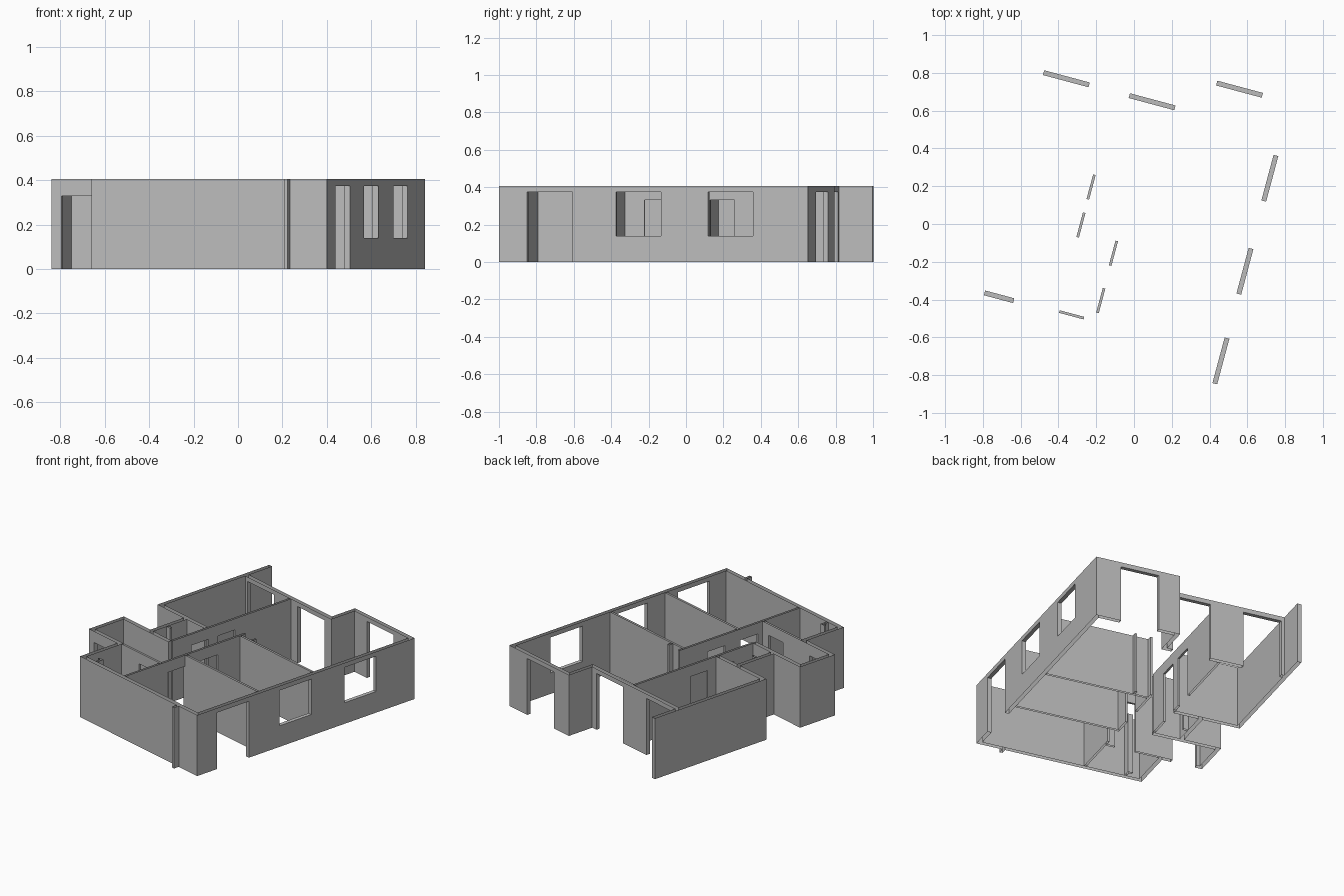
import bpy, bmesh, math
from itertools import product
from mathutils import Matrix

cube = bpy.data.objects.get("Cube")
if cube:
    bpy.data.objects.remove(cube, do_unlink=True)

HEIGHT = 0.405      # wall height
HEAD = 0.375        # top of windows and terrace doors
DOOR = 0.33         # top of ordinary doors
SILL = 0.14         # bottom of windows
EXT, INT = 0.026, 0.014   # outer and inner wall thickness
PLAN_TURN = Matrix.Rotation(math.radians(-15), 3, 'Z')

plaster = bpy.data.materials.new("grey_plaster")
plaster.use_nodes = True
plaster.diffuse_color = (0.5, 0.5, 0.5, 1)
plaster.node_tree.nodes["Principled BSDF"].inputs["Base Color"].default_value = (0.5, 0.5, 0.5, 1)


def wall(u0, u1, v0, v1):
    return ((u0, u1), (v0, v1), (0, HEIGHT))


def along_u(v, u0, u1, t):
    """Wall running along u, with its lower face at v."""
    return wall(u0, u1, v, v + t)


def along_v(u, v0, v1, t):
    """Wall running along v, with its lower face at u."""
    return wall(u, u + t, v0, v1)


def hole_u(v, u0, u1, z0, z1):
    return ((u0, u1), (v - 0.03, v + 0.03), (z0, z1))


def hole_v(u, v0, v1, z0, z1):
    return ((u - 0.03, u + 0.03), (v0, v1), (z0, z1))


def inside(point, box):
    return all(lo < p < hi for p, (lo, hi) in zip(point, box))


def build(name, walls, holes):
    """Join walls, cut holes and keep the skin; wall tops and feet stay open."""
    cuts = [sorted({round(c, 4) for b in walls + holes for c in b[a]}) for a in range(3)]

    def solid(cell):
        if any(not 0 <= i < len(c) - 1 for i, c in zip(cell, cuts)):
            return False
        mid = [(c[i] + c[i + 1]) / 2 for i, c in zip(cell, cuts)]
        return any(inside(mid, w) for w in walls) and not any(inside(mid, h) for h in holes)

    bm = bmesh.new()
    for cell in product(*(range(len(c) - 1) for c in cuts)):
        if not solid(cell):
            continue
        for axis, side in product(range(3), (0, 1)):
            near = list(cell)
            near[axis] += 2 * side - 1
            open_end = axis == 2 and not 0 <= near[2] < len(cuts[2]) - 1
            if open_end or solid(near):
                continue
            b, c = (axis + 1) % 3, (axis + 2) % 3
            quad = []
            for db, dc in ((0, 0), (1, 0), (1, 1), (0, 1)):
                p = [0, 0, 0]
                p[axis] = cuts[axis][cell[axis] + side]
                p[b] = cuts[b][cell[b] + db]
                p[c] = cuts[c][cell[c] + dc]
                quad.append(bm.verts.new(p))
            bm.faces.new(quad if side else quad[::-1])
    bmesh.ops.remove_doubles(bm, verts=bm.verts, dist=0.0005)
    bmesh.ops.dissolve_limit(bm, angle_limit=0.02, verts=bm.verts, edges=bm.edges)
    bmesh.ops.rotate(bm, verts=bm.verts, cent=(0, 0, 0), matrix=PLAN_TURN)
    mesh = bpy.data.meshes.new(name)
    bm.to_mesh(mesh)
    bm.free()
    mesh.materials.append(plaster)
    obj = bpy.data.objects.new(name, mesh)
    bpy.context.collection.objects.link(obj)
    return obj


# Outer shell, with the terrace side wall and the recess on the entrance side
RIGHT, LEFT, FRONT, BACK = 0.645, -0.717, -0.862, 0.847
outer = [
    along_v(RIGHT - EXT, FRONT, BACK, EXT),
    along_u(FRONT, -0.452, RIGHT, EXT),
    along_v(-0.452, FRONT, -0.544, EXT),
    along_u(-0.57, LEFT, -0.426, EXT),
    along_v(LEFT, -0.57, -0.296, EXT),
    along_u(-0.322, LEFT, -0.27, EXT),
    along_v(-0.47, -0.322, -0.004, EXT),
    along_u(-0.03, LEFT, -0.277, EXT),
    along_v(LEFT, -0.03, BACK, EXT),
    along_u(0.637, LEFT, 0.115, EXT),
    along_v(0.089, 0.637, BACK, EXT),
    along_u(BACK - EXT, 0.089, RIGHT, EXT),
    along_v(0.455, -0.9, FRONT, 0.018),        # small front fin
]
outer_holes = [hole_u(0.65, u, u + 0.25, 0, HEAD) for u in (-0.67, -0.2)]
outer_holes += [
    hole_u(0.834, 0.23, 0.48, 0, HEAD),
    hole_v(0.632, -0.706, -0.456, 0, HEAD),
    hole_u(-0.557, -0.67, -0.51, 0, DOOR),
]
outer_holes += [hole_v(0.632, v, v + 0.25, SILL, HEAD) for v in (-0.215, 0.295)]
build("exterior_walls", outer, outer_holes)

# Room partitions
inner = [
    along_v(-0.277, -0.296, 0.637, INT),
    along_v(-0.072, FRONT + EXT, 0.11, INT),
    along_u(0.063, -0.072, RIGHT - EXT, INT),
    along_u(-0.367, -0.072, RIGHT - EXT, INT),
    along_u(-0.557, -0.426, -0.058, INT),
]
inner_holes = [hole_v(-0.27, v, v + 0.135, 0, DOOR) for v in (-0.145, 0.063)]
inner_holes += [hole_v(-0.065, v, v + 0.135, 0, DOOR) for v in (-0.505, -0.245)]
inner_holes.append(hole_u(-0.55, -0.262, -0.127, 0, DOOR))
build("partition_walls", inner, inner_holes)

# Service shaft corners
shafts = [
    along_v(-0.34, FRONT + EXT, -0.8, INT),
    along_u(-0.8, -0.36, -0.326, INT),
    along_u(-0.19, -0.444, -0.41, INT),
    along_v(0.03, 0.077, 0.11, INT),
]
build("service_shafts", shafts, [])
